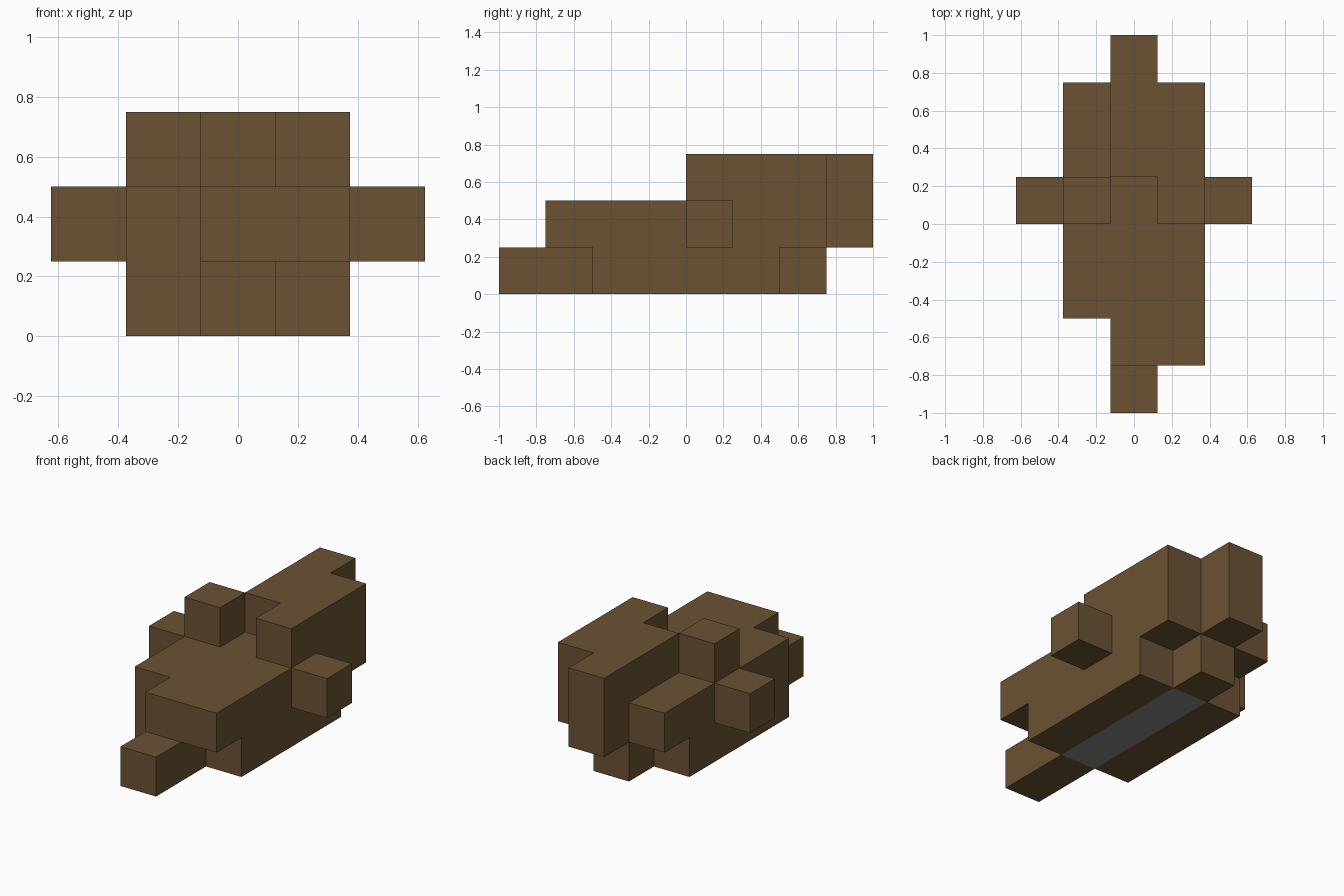
import bpy
import bmesh
from mathutils import Vector

default = bpy.data.objects.get("Cube")
if default:
    bpy.data.objects.remove(default, do_unlink=True)

S = 0.25  # block size


def material(name, color):
    m = bpy.data.materials.new(name)
    m.use_nodes = True
    m.diffuse_color = color
    m.node_tree.nodes["Principled BSDF"].inputs["Base Color"].default_value = color
    return m


brown = material("earth_brown", (0.147, 0.084, 0.033, 1))
grey = material("stone_grey", (0.25, 0.25, 0.25, 1))

# Beams of blocks along y: (column, layer, first row, end row)
beams = {
    "lower_nose": (0, 0, 0, 2),
    "stone_core": (0, 0, 2, 6),
    "lower_tail": (0, 0, 6, 7),
    "lower_right": (-1, 0, 2, 6),
    "lower_left": (1, 0, 2, 6),
    "middle_center": (0, 1, 1, 8),
    "middle_right": (-1, 1, 2, 7),
    "middle_left": (1, 1, 1, 7),
    "side_stub_right": (-2, 1, 4, 5),
    "side_stub_left": (2, 1, 4, 5),
    "top_center": (0, 2, 5, 8),
    "top_right": (-1, 2, 4, 5),
    "top_left": (1, 2, 4, 7),
}
cells = {}
for name, (col, layer, first, end) in beams.items():
    for row in range(first, end):
        cells[(col, row, layer)] = 1 if name == "stone_core" else 0

# Outer shell: a face wherever a block has no neighbour
bm = bmesh.new()
for cell, mat in cells.items():
    center = Vector((cell[0], cell[1] - 3.5, cell[2] + 0.5)) * S
    for axis in range(3):
        for sign in (-1, 1):
            step = [0, 0, 0]
            step[axis] = sign
            if tuple(c + d for c, d in zip(cell, step)) in cells:
                continue
            n = Vector(step)
            u = Vector([float(i == (axis + 1) % 3) for i in range(3)])
            v = n.cross(u)
            corners = [(1, 1), (-1, 1), (-1, -1), (1, -1)]
            verts = [bm.verts.new(center + (n + u * a + v * b) * S / 2)
                     for a, b in corners]
            bm.faces.new(verts).material_index = mat

# Join the faces and clear the seams between flush blocks
bmesh.ops.remove_doubles(bm, verts=bm.verts, dist=0.001)
bmesh.ops.dissolve_limit(bm, angle_limit=0.01, verts=bm.verts, edges=bm.edges,
                         delimit={"MATERIAL"})
mesh = bpy.data.meshes.new("block_body")
bm.to_mesh(mesh)
bm.free()
mesh.materials.append(brown)
mesh.materials.append(grey)
body = bpy.data.objects.new("block_body", mesh)
bpy.context.collection.objects.link(body)
